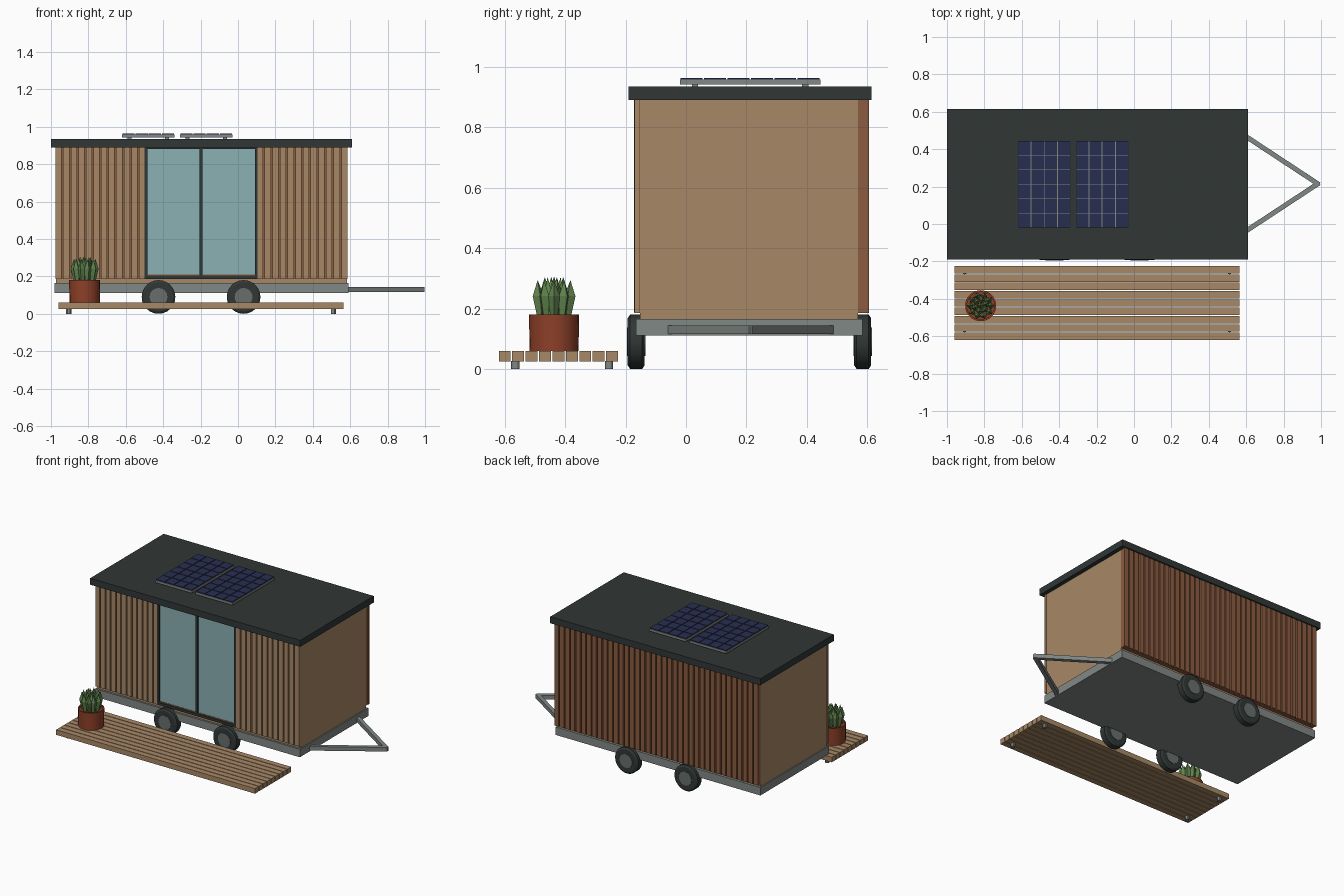
import bpy, bmesh, math
from mathutils import Vector, Matrix

cube = bpy.data.objects.get("Cube")
if cube:
    bpy.data.objects.remove(cube, do_unlink=True)


def material(name, r, g, b):
    m = bpy.data.materials.new(name)
    m.use_nodes = True
    col = [(c / 255) ** 2.2 for c in (r, g, b)] + [1]
    m.diffuse_color = col
    m.node_tree.nodes["Principled BSDF"].inputs["Base Color"].default_value = col
    return m


TAN = material("light wood", 166, 135, 102)
BROWN = material("red brown wood", 138, 92, 66)
DARK = material("dark roof", 52, 58, 57)
GREY = material("steel grey", 128, 135, 132)
GLASS = material("pale glass", 137, 175, 178)
NAVY = material("solar navy", 44, 50, 82)
CLAY = material("terracotta", 140, 66, 44)
GREEN = material("plant green", 96, 130, 78)
HUB = material("hub grey", 104, 110, 108)


def finish(bm, name, mat):
    bmesh.ops.recalc_face_normals(bm, faces=bm.faces)
    me = bpy.data.meshes.new(name)
    bm.to_mesh(me)
    bm.free()
    me.materials.append(mat)
    ob = bpy.data.objects.new(name, me)
    bpy.context.collection.objects.link(ob)
    return ob


def add_box(bm, x, y, z):
    size = [b - a for a, b in (x, y, z)]
    mid = [(a + b) / 2 for a, b in (x, y, z)]
    bmesh.ops.create_cube(bm, size=1, matrix=Matrix.Translation(mid) @ Matrix.Diagonal((*size, 1)))


def boxes(name, mat, *items):
    bm = bmesh.new()
    for item in items:
        add_box(bm, *item)
    return finish(bm, name, mat)


def lathe(name, mat, profile, centre, sides, axis="Z"):
    """Spin a (radius, height) profile into a closed solid."""
    bm = bmesh.new()
    rings = [[bm.verts.new((r * math.cos(2 * math.pi * i / sides),
                            r * math.sin(2 * math.pi * i / sides), h))
              for i in range(sides)] for r, h in profile]
    for a, b in zip(rings, rings[1:]):
        for i in range(sides):
            j = (i + 1) % sides
            bm.faces.new((a[i], a[j], b[j], b[i]))
    bm.faces.new(rings[0])
    bm.faces.new(rings[-1])
    if axis == "Y":
        bm.transform(Matrix.Rotation(math.pi / 2, 4, "X"))
    bm.transform(Matrix.Translation(centre))
    ob = finish(bm, name, mat)
    bpy.context.view_layer.objects.active = ob
    bpy.ops.object.select_all(action="DESELECT")
    ob.select_set(True)
    bpy.ops.object.shade_smooth_by_angle(angle=math.radians(30))
    return ob


def slats(name, mat, x0, x1, count, gap, y):
    pitch = (x1 - x0 + gap) / count
    return boxes(name, mat, *[((x0 + i * pitch, x0 + (i + 1) * pitch - gap), y, (.185, .892))
                              for i in range(count)])


# Cabin, chassis and roof
boxes("chassis", GREY, ((-.98, .59), (-.165, .585), (.11, .165)))
boxes("cabin_walls", TAN, ((-.972, .582), (-.152, .57), (.165, .892)))
boxes("roof", DARK, ((-1, .61), (-.19, .615), (.89, .935)))

# Vertical cladding
boxes("back_backing_board", BROWN, ((-.972, .582), (.57, .593), (.185, .892)))
slats("back_slats", BROWN, -.975, .585, 38, .009, (.592, .606))
for side, a, b in (("right", -.972, -.5), ("left", .105, .582)):
    boxes("front_backing_" + side, BROWN, ((a, b), (-.157, -.15), (.185, .892)))
    slats("front_slats_" + side, TAN, a - .003, b + .003, 12, .008, (-.17, -.156))

# Sliding glass door
frame_y = (-.172, -.15)
boxes("door_frame", DARK,
      ((-.5, -.485), frame_y, (.187, .892)), ((.09, .105), frame_y, (.187, .892)),
      ((-.206, -.189), frame_y, (.187, .892)),
      ((-.485, .09), frame_y, (.187, .204)), ((-.485, .09), frame_y, (.88, .892)))
boxes("door_glass", GLASS, ((-.485, .09), (-.163, -.153), (.204, .88)))
boxes("door_sill", BROWN, ((-.485, .09), (-.166, -.155), (.204, .211)))

# Wheels, each a bevelled tyre with a raised hub
for side, y, out in (("front", -.165, 1), ("back", .585, -1)):
    for label, x in (("rear", -.425), ("fore", .03)):
        tag = side + "_" + label
        lathe("tyre_" + tag, DARK, [(.078, -.028), (.09, -.02), (.09, .02), (.078, .028)],
              (x, y, .09), 24, "Y")
        lathe("hub_" + tag, HUB, [(.048, -.031), (.048, .031)], (x, y, .09), 16, "Y")

# A-frame tow hitch
bm = bmesh.new()
tip = Vector((.983, .215, .13))
for y in (-.05, .48):
    start = Vector((.58, y, .13))
    d = tip - start
    mat = (Matrix.Translation((start + tip) / 2)
           @ Matrix.Rotation(math.atan2(d.y, d.x), 4, "Z")
           @ Matrix.Diagonal((d.length + .018, .026, .028, 1)))
    bmesh.ops.create_cube(bm, size=1, matrix=mat)
finish(bm, "tow_hitch", GREY)

# Solar panels with a grid of cells
for label, x in (("right", -.62), ("left", -.31)):
    boxes("solar_frame_" + label, GREY, ((x, x + .28), (-.02, .445), (.942, .958)))
    boxes("solar_feet_" + label, GREY,
          *[((fx, fx + .02), (fy, fy + .02), (.93, .945))
            for fx in (x + .03, x + .23) for fy in (.02, .385)])
    cw, cd, g = .28 / 4, .465 / 6, .0025
    boxes("solar_cells_" + label, NAVY,
          *[((x + i * cw + g, x + (i + 1) * cw - g),
             (-.02 + j * cd + g, -.02 + (j + 1) * cd - g), (.955, .964))
            for i in range(4) for j in range(6)])

# Plank deck on short feet
pitch = .4 / 9
boxes("deck_planks", TAN, *[((-.96, .565), (-.62 + i * pitch, -.62 + (i + 1) * pitch - .005), (.025, .06))
                            for i in range(9)])
for i, x in enumerate((-.905, .51)):
    for j, y in enumerate((-.565, -.255)):
        lathe(f"deck_foot_{i}_{j}", GREY, [(.014, 0), (.014, .027)], (x, y, 0), 12)

# Potted succulent with pointed leaves
px, py = -.82, -.437
lathe("plant_pot", CLAY, [(.081, .06), (.083, .18), (.074, .18), (.074, .17)], (px, py, 0), 20)
bm = bmesh.new()
for count, radius, lean, height, turn in ((10, .046, .014, .118, 0), (6, .025, .008, .128, .3), (1, 0, 0, .13, 0)):
    for i in range(count):
        a = turn + 2 * math.pi * i / count
        out = Vector((math.cos(a), math.sin(a), 0))
        base = Vector((px, py, .17)) + out * radius
        rings = []
        for w, h in ((.012, 0), (.02, .6)):
            c = base + out * lean * h + Vector((0, 0, height * h))
            rings.append([bm.verts.new(c + w * Vector((math.cos(a + k * math.pi / 2), math.sin(a + k * math.pi / 2), 0)))
                          for k in range(4)])
        top = bm.verts.new(base + out * lean * .8 + Vector((0, 0, height + .006)))
        for k in range(4):
            n = (k + 1) % 4
            bm.faces.new((rings[0][k], rings[0][n], rings[1][n], rings[1][k]))
            bm.faces.new((rings[1][k], rings[1][n], top))
        bm.faces.new(rings[0])
finish(bm, "succulent_leaves", GREEN)
